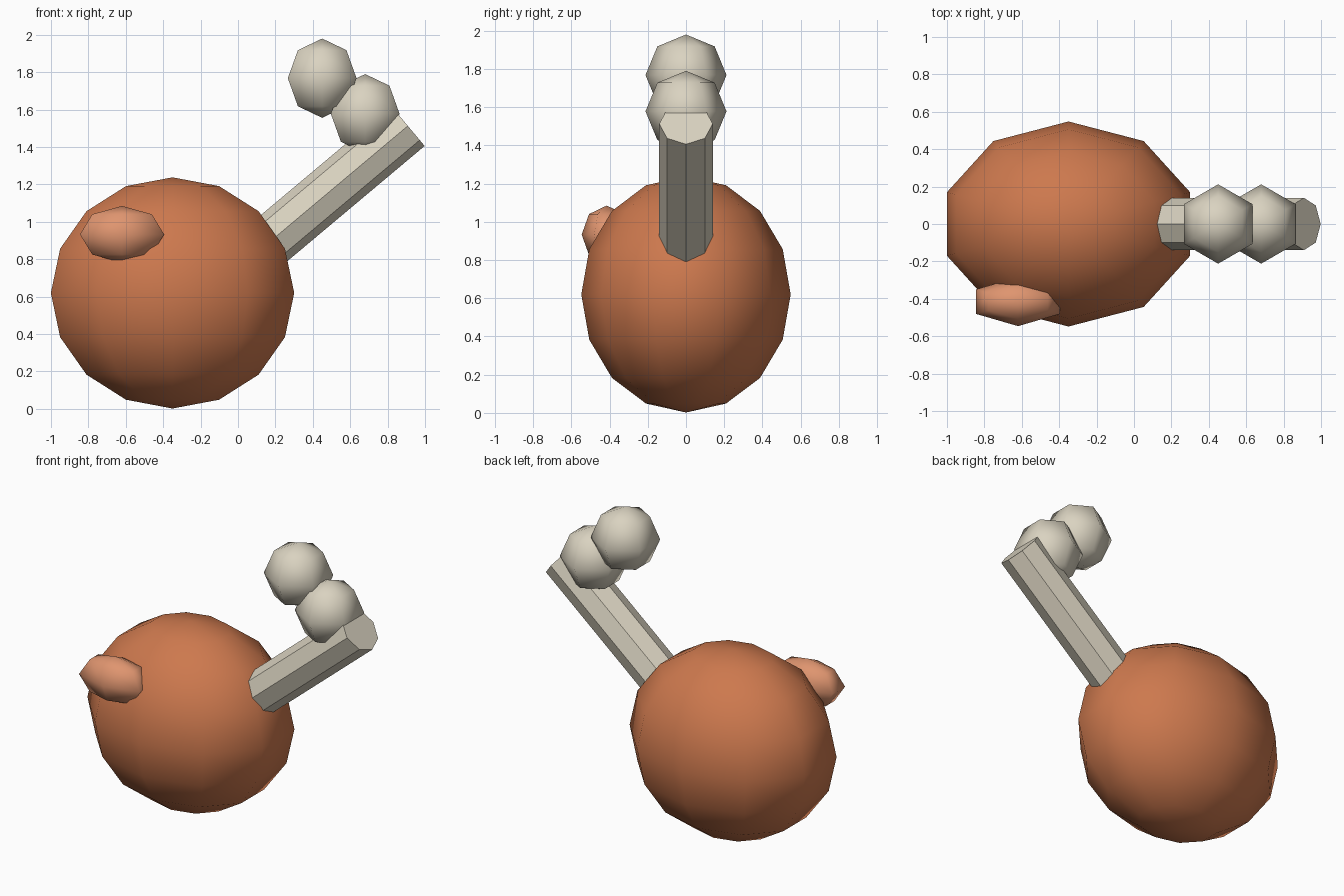
import bpy, bmesh
from math import radians
from mathutils import Matrix, Vector

cube = bpy.data.objects.get("Cube")
if cube:
    bpy.data.objects.remove(cube, do_unlink=True)


def material(name, rgb):
    mat = bpy.data.materials.new(name)
    mat.use_nodes = True
    color = (*rgb, 1.0)
    mat.diffuse_color = color
    mat.node_tree.nodes["Principled BSDF"].inputs["Base Color"].default_value = color
    return mat


def add_part(name, bm, mat, smooth):
    mesh = bpy.data.meshes.new(name)
    for face in bm.faces:
        face.smooth = smooth
    bm.to_mesh(mesh)
    bm.free()
    mesh.materials.append(mat)
    obj = bpy.data.objects.new(name, mesh)
    bpy.context.collection.objects.link(obj)
    return obj


def ellipsoid(name, center, radii, segments, rings, mat):
    bm = bmesh.new()
    bmesh.ops.create_uvsphere(bm, u_segments=segments, v_segments=rings, radius=1.0)
    # Turn the sphere so that a column of vertices lies on the y axis
    if not any(abs(v.co.x) < 1e-4 and abs(v.co.z) < 1e-4 for v in bm.verts):
        bm.transform(Matrix.Rotation(radians(90), 4, "Z"))
    bm.transform(Matrix.Translation(center) @ Matrix.Diagonal((*radii, 1.0)))
    return add_part(name, bm, mat, True)


roast = material("roast_orange", (0.61, 0.19, 0.076))
highlight = material("light_orange", (0.74, 0.30, 0.16))
bone = material("bone_cream", (0.70, 0.65, 0.53))

# Meat with a lighter bump on the front
ellipsoid("meat", (-0.35, 0, 0.62), (0.684, 0.548, 0.618), 10, 8, roast)
ellipsoid("meat_bump", (-0.62, -0.415, 0.933), (0.26, 0.131, 0.152), 6, 4, highlight)

# Bone shaft: eight-sided bar running from inside the meat to its free end
length = 1.3
bm = bmesh.new()
bmesh.ops.create_cone(bm, cap_ends=True, segments=8, radius1=0.14, radius2=0.14, depth=length)
tilt = Matrix.Rotation(radians(50), 4, "Y")
end = Vector((0.908, 0, 1.513))
middle = end - tilt @ Vector((0, 0, length / 2))
bm.transform(Matrix.Translation(middle) @ tilt)
add_part("bone_shaft", bm, bone, False)

# Two knobs at the bone end
for name, x, z in (("lower_knob", 0.68, 1.578), ("upper_knob", 0.45, 1.768)):
    ellipsoid(name, (x, 0, z), (0.212, 0.212, 0.212), 6, 4, bone)
